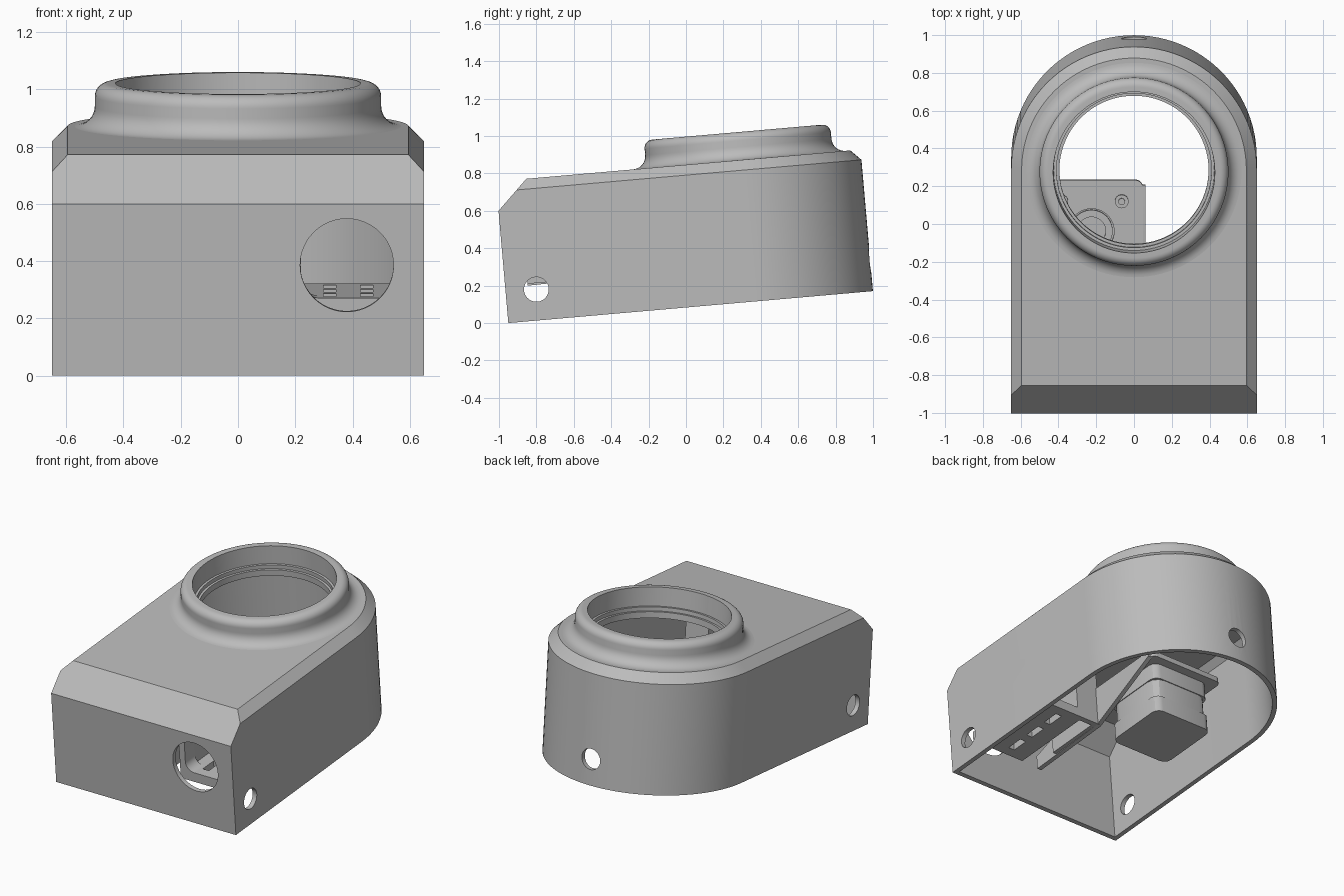
import bpy, bmesh, math
from mathutils import Matrix, Vector

cube = bpy.data.objects.get("Cube")
if cube:
    bpy.data.objects.remove(cube, do_unlink=True)

# Everything is modelled level, then tipped up towards the back
TILT = Matrix.Translation((0, -0.95, 0)) @ Matrix.Rotation(math.radians(5), 4, 'X')
CENTRE = 1.307  # centre of the rounded end

grey = bpy.data.materials.new("plain_grey")
grey.use_nodes = True
COLOUR = (0.5, 0.5, 0.5, 1)
grey.diffuse_color = COLOUR
grey.node_tree.nodes["Principled BSDF"].inputs["Base Color"].default_value = COLOUR


def finish(name, bm):
    bmesh.ops.recalc_face_normals(bm, faces=bm.faces)
    mesh = bpy.data.meshes.new(name)
    bm.to_mesh(mesh)
    bm.free()
    mesh.materials.append(grey)
    obj = bpy.data.objects.new(name, mesh)
    bpy.context.collection.objects.link(obj)
    obj.matrix_world = TILT
    return obj


def loft(name, loops, cut=None):
    """Skin a stack of matching outlines and cap both ends."""
    bm = bmesh.new()
    rings = [[bm.verts.new(p) for p in loop] for loop in loops]
    n = len(rings[0])
    for a, b in zip(rings, rings[1:]):
        for i in range(n):
            j = (i + 1) % n
            bm.faces.new((a[i], a[j], b[j], b[i]))
    bm.faces.new(rings[0])
    bm.faces.new(rings[-1])
    if cut:
        res = bmesh.ops.bisect_plane(bm, geom=bm.verts[:] + bm.edges[:] + bm.faces[:],
                                     plane_co=cut[0], plane_no=cut[1], clear_outer=True)
        edges = [e for e in res["geom_cut"] if isinstance(e, bmesh.types.BMEdge)]
        bmesh.ops.holes_fill(bm, edges=edges)
    return finish(name, bm)


def arch(half, front, z, steps=48):
    """Outline with a straight front and a half-round back."""
    pts = [(-half, front, z), (half, front, z)]
    for i in range(steps + 1):
        a = math.pi * i / steps
        pts.append((half * math.cos(a), CENTRE + half * math.sin(a), z))
    return pts


def box(name, lo, hi):
    corners = [(lo[0], lo[1]), (hi[0], lo[1]), (hi[0], hi[1]), (lo[0], hi[1])]
    return loft(name, [[(x, y, z) for x, y in corners] for z in (lo[2], hi[2])])


def round_square(x, y, half, cut, z, steps=1):
    """Square outline with clipped or rounded corners."""
    pts = []
    for k in range(4):
        mid = math.pi * (k / 2 + 0.25)
        cx = x + math.copysign(half - cut, math.cos(mid))
        cy = y + math.copysign(half - cut, math.sin(mid))
        for i in range(steps + 1):
            a = math.pi / 2 * (k + i / steps)
            pts.append((cx + cut * math.cos(a), cy + cut * math.sin(a), z))
    return pts


def cylinder(name, centre, radius, depth, axis='Z', segments=48):
    bm = bmesh.new()
    turn = {'X': Matrix.Rotation(math.pi / 2, 4, 'Y'),
            'Y': Matrix.Rotation(math.pi / 2, 4, 'X'), 'Z': Matrix()}[axis]
    bmesh.ops.create_cone(bm, cap_ends=True, segments=segments, radius1=radius,
                          radius2=radius, depth=depth, matrix=Matrix.Translation(centre) @ turn)
    return finish(name, bm)


def lathe(name, profile, x, y, steps=96):
    """Turn a closed radius/height profile around an upright axis."""
    bm = bmesh.new()
    rings = []
    for s in range(steps):
        a = 2 * math.pi * s / steps
        rings.append([bm.verts.new((x + r * math.cos(a), y + r * math.sin(a), z))
                      for r, z in profile])
    n = len(profile)
    for s in range(steps):
        a, b = rings[s], rings[(s + 1) % steps]
        for i in range(n):
            j = (i + 1) % n
            bm.faces.new((a[i], b[i], b[j], a[j]))
    return finish(name, bm)


def carve(obj, cutters):
    bpy.context.view_layer.objects.active = obj
    for c in cutters:
        mod = obj.modifiers.new("cut", 'BOOLEAN')
        mod.operation, mod.solver, mod.object = 'DIFFERENCE', 'EXACT', c
        bpy.ops.object.modifier_apply(modifier=mod.name)
        bpy.data.objects.remove(c, do_unlink=True)


bpy.context.view_layer.update()

# Housing: chamfered shell, open underneath, with its holes
slope = Vector((0, -0.16, 0.165)).normalized()
edge = Vector((0, 0, 0.602))
WALL = 0.03
housing = loft("housing", [arch(0.65, 0, 0), arch(0.65, 0, 0.705), arch(0.595, 0, 0.76)],
               (edge, slope))
cavity = loft("cavity_cutter", [arch(0.62, WALL, -0.1), arch(0.62, WALL, 0.685),
                                arch(0.58, WALL, 0.725)], (edge - slope * WALL, slope))
carve(housing, [
    cavity,
    cylinder("top_cutter", (0, CENTRE, 0.75), 0.45, 0.2, segments=96),
    cylinder("front_cutter", (0.38, 0, 0.387), 0.163, 0.2, 'Y'),
    cylinder("side_cutter", (0, 0.165, 0.166), 0.066, 1.6, 'X'),
    cylinder("back_cutter", (0, CENTRE + 0.65, 0.166), 0.066, 0.3, 'Y'),
])

# Collar: filleted ring with a stepped bore
FOOT, LIP = 0.07, 0.045
collar_profile = [(0.395, 0.725), (0.46, 0.725), (0.5 + FOOT, 0.75)]
for i in range(9):
    a = math.pi / 2 * i / 8
    collar_profile.append((0.5 + FOOT * (1 - math.sin(a)), 0.76 + FOOT * (1 - math.cos(a))))
for i in range(9):
    a = math.pi / 2 * i / 8
    collar_profile.append((0.5 - LIP * (1 - math.cos(a)), 0.91 - LIP * (1 - math.sin(a))))
collar_profile += [(0.428, 0.91), (0.425, 0.79), (0.41, 0.79), (0.41, 0.765), (0.395, 0.765)]
lathe("collar", collar_profile, 0, CENTRE)

# Motor plate with a round opening
MX, MY = -0.225, 0.955
plate = loft("motor_plate", [round_square(MX, MY, 0.272, 0.04, z, 6) for z in (0.425, 0.46)])
carve(plate, [cylinder("plate_cutter", (MX, MY, 0.45), 0.12, 0.2)])

# Motor: clipped square body between two end caps
for name, low, high, half, clip in (("motor_bottom_cap", 0.08, 0.19, 0.215, 0.05),
                                    ("motor_body", 0.19, 0.32, 0.21, 0.075),
                                    ("motor_top_cap", 0.32, 0.425, 0.215, 0.05)):
    loft(name, [round_square(MX, MY, half, clip, z, 3) for z in (low, high)])
lathe("motor_boss", [(0.075, 0.42), (0.112, 0.42), (0.112, 0.45), (0.075, 0.45)], MX, MY, 48)
for sx in (-1, 1):
    for sy in (-1, 1):
        spot = (MX + sx * 0.16, MY + sy * 0.16)
        cylinder("plate_screw", (*spot, 0.465), 0.036, 0.03, segments=24)
        cylinder("screw_tip", (*spot, 0.485), 0.018, 0.03, segments=16)

# Bracket side: long rail rising to the motor plate
side = [(0.12, 0.19), (0.69, 0.2), (1.2, 0.425), (1.2, 0.46), (0.69, 0.46), (0.12, 0.28)]
loft("bracket_side", [[(x, y, z) for y, z in side] for x in (0.03, 0.06)])

# Hollow post reaching the roof
box("post_left", (0.18, 0.3, 0.2), (0.215, 0.7, 0.73))
box("post_right", (0.05, 0.3, 0.2), (0.085, 0.7, 0.73))
box("post_end", (0.05, 0.665, 0.2), (0.215, 0.7, 0.73))

# Slotted tray with a rounded inner corner
tray = box("tray", (0.2, 0.12, 0.2), (0.57, 0.7, 0.262))
slots = []
for x in (0.32, 0.45):
    for y in (0.24, 0.41, 0.58):
        slot = box("slot_cutter", (x - 0.022, y - 0.055, 0.1), (x + 0.022, y + 0.055, 0.4))
        slots.append(slot)
carve(tray, slots)
corner = [(0.18, 0.2), (0.28, 0.2), (0.28, 0.262)]
for i in range(9):
    a = math.pi / 2 * i / 8
    corner.append((0.28 - 0.06 * math.sin(a), 0.322 - 0.06 * math.cos(a)))
corner += [(0.22, 0.5), (0.18, 0.5)]
loft("tray_corner", [[(x, y, z) for x, z in corner] for y in (0.12, 0.22)])
box("tray_wall", (0.18, 0.12, 0.2), (0.218, 0.7, 0.5))

# Smooth the rounded faces, keep edges crisp
bpy.ops.object.select_all(action='DESELECT')
for obj in bpy.context.scene.objects:
    if obj.type == 'MESH':
        obj.select_set(True)
        bpy.context.view_layer.objects.active = obj
bpy.ops.object.shade_smooth_by_angle(angle=math.radians(30))
